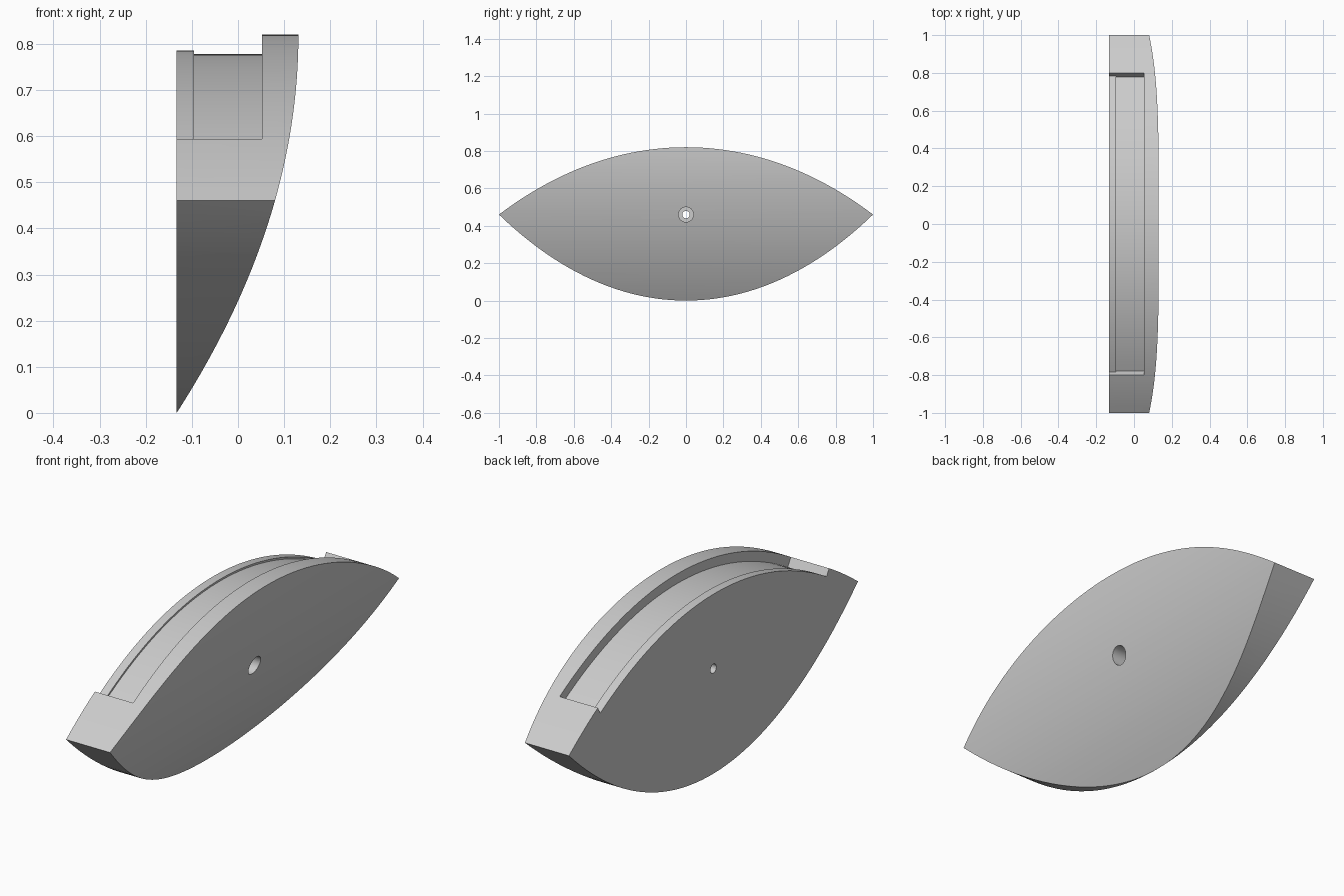
import bpy, bmesh, math
from mathutils import Vector

if "Cube" in bpy.data.objects:
    bpy.data.objects.remove(bpy.data.objects["Cube"], do_unlink=True)

TIP_Z, TOP, BACK, FACE = 0.46, 0.36, -0.133, 0.131
NOTCH_END = 0.80
STEPS = 48


def bow(y):
    """Height of a bowed edge, one at the middle and zero at the tips."""
    return (1 - y * y) * (1 + 0.05 * y * y)


def spread(half, n=STEPS):
    return [half * (2 * i / n - 1) for i in range(n + 1)]


def prism(name, points, axis, start, end):
    """Extrude a flat outline along x (outline in y, z) or y (outline in x, z)."""
    bm = bmesh.new()
    if axis == "x":
        verts = [bm.verts.new((start, a, b)) for a, b in points]
        move = Vector((end - start, 0, 0))
    else:
        verts = [bm.verts.new((a, start, b)) for a, b in points]
        move = Vector((0, end - start, 0))
    face = bm.faces.new(verts)
    new = bmesh.ops.extrude_face_region(bm, geom=[face])["geom"]
    bmesh.ops.translate(bm, vec=move,
                        verts=[v for v in new if isinstance(v, bmesh.types.BMVert)])
    bmesh.ops.recalc_face_normals(bm, faces=bm.faces)
    mesh = bpy.data.meshes.new(name)
    bm.to_mesh(mesh)
    bm.free()
    obj = bpy.data.objects.new(name, mesh)
    bpy.context.collection.objects.link(obj)
    return obj


def circle(radius, n=32):
    return [(radius * math.cos(math.tau * i / n),
             TIP_Z + radius * math.sin(math.tau * i / n)) for i in range(n)]


def notch(depth):
    """Outline following the top edge, sunk by depth, with ends square to it."""
    floor, above = [], []
    for y in spread(NOTCH_END):
        z = TIP_Z + TOP * bow(y)
        slope = TOP * (bow(y + 0.001) - bow(y - 0.001)) / 0.002
        normal = Vector((-slope, 1)).normalized()
        floor.append(Vector((y, z)) - normal * depth)
        above.append(Vector((y, z)) + normal * 0.1)
    return floor + above[::-1]


def cut(target, cutter, operation):
    cutter.hide_render = True
    mod = target.modifiers.new(cutter.name, "BOOLEAN")
    mod.operation, mod.solver, mod.object = operation, "EXACT", cutter
    bpy.context.view_layer.objects.active = target
    bpy.ops.object.modifier_apply(modifier=mod.name)
    bpy.data.objects.remove(cutter, do_unlink=True)


# Lens-shaped body
ys = spread(1.0)
lens = [(y, TIP_Z + TOP * bow(y)) for y in ys]
lens += [(y, TIP_Z * (1 - bow(y))) for y in ys[-2:0:-1]]
body = prism("lens_body", lens, "x", BACK, 0.3)

# Curved face, sweeping back to a sharp bottom edge
top_z = TIP_Z + TOP
drop = (FACE - BACK) / top_z ** 2
curve = [(FACE - drop * (top_z - z) ** 2, z)
         for z in [top_z * (i / 40 * 1.15 - 0.1) for i in range(41)]]
envelope = [(-0.6, curve[0][1])] + curve + [(-0.6, curve[-1][1])]
cut(body, prism("face_cutter", envelope, "y", -1.2, 1.2), "INTERSECT")

# Lowered thin rim and the deeper channel beside it
cut(body, prism("rim_cutter", notch(0.034), "x", -0.4, 0.0), "DIFFERENCE")
cut(body, prism("channel_cutter", notch(0.042), "x", -0.095, 0.052), "DIFFERENCE")

# Stepped hole through the middle
cut(body, prism("pin_hole_cutter", circle(0.02), "x", -0.4, 0.4), "DIFFERENCE")
cut(body, prism("wide_hole_cutter", circle(0.04), "x", -0.05, 0.4), "DIFFERENCE")

# Plain grey material
grey = bpy.data.materials.new("light_grey")
grey.use_nodes = True
grey.diffuse_color = (0.6, 0.6, 0.6, 1)
grey.node_tree.nodes["Principled BSDF"].inputs["Base Color"].default_value = (0.6, 0.6, 0.6, 1)
body.data.materials.clear()
body.data.materials.append(grey)
for poly in body.data.polygons:
    poly.material_index = 0

bpy.ops.object.select_all(action="DESELECT")
body.select_set(True)
bpy.context.view_layer.objects.active = body
bpy.ops.object.shade_smooth_by_angle(angle=math.radians(25))
